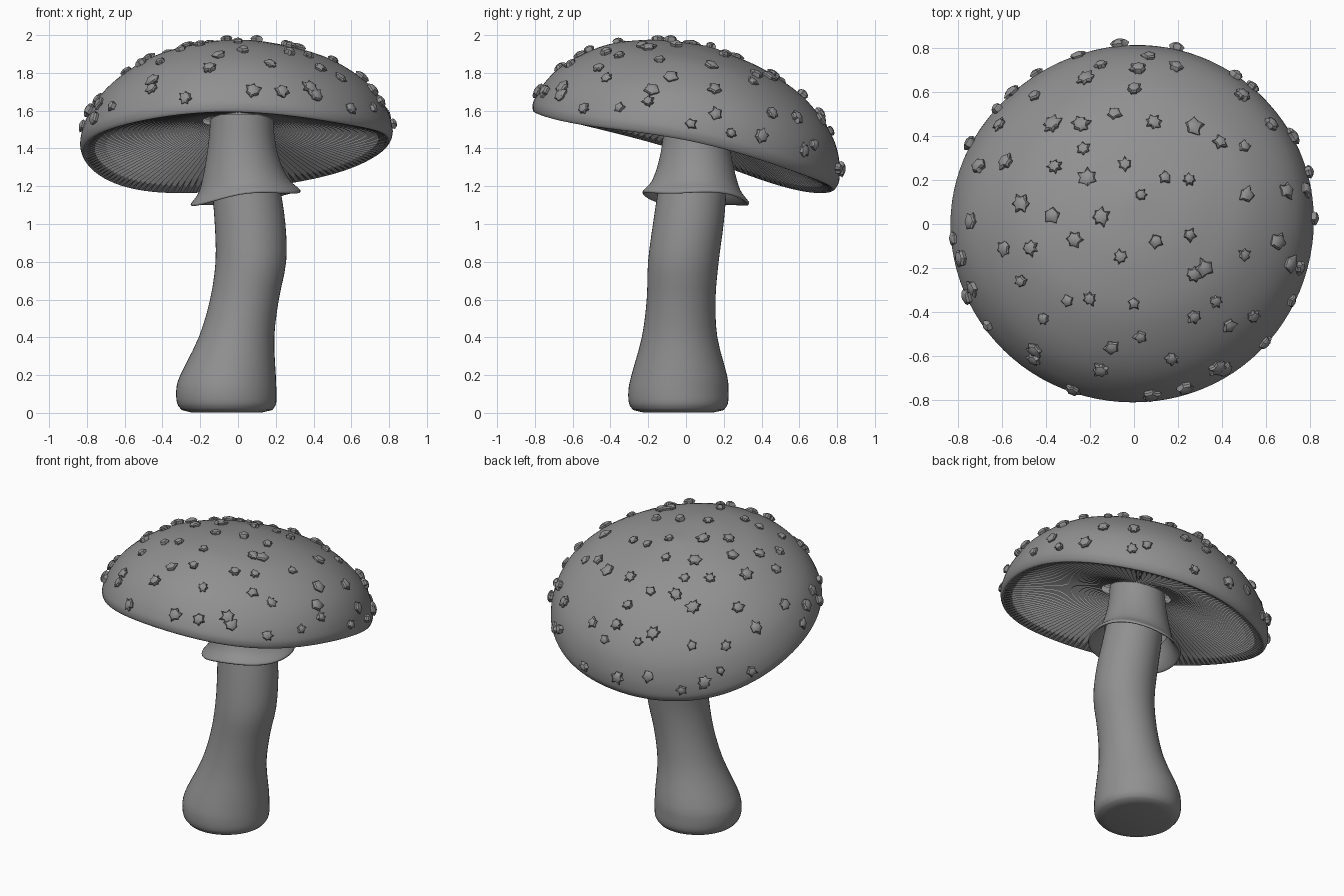
import bpy, bmesh, math, random
from math import sin, cos, pi, radians
from mathutils import Vector
from mathutils.bvhtree import BVHTree

if "Cube" in bpy.data.objects:
    bpy.data.objects.remove(bpy.data.objects["Cube"])

random.seed(7)
grey = bpy.data.materials.new("dark_grey")
grey.diffuse_color = (0.28, 0.28, 0.28, 1)
grey.use_nodes = True
grey.node_tree.nodes["Principled BSDF"].inputs["Base Color"].default_value = grey.diffuse_color


def smooth_path(pts, n):
    """Catmull-Rom interpolation through tuples, n steps per span."""
    v = [Vector(p) for p in pts]
    v = [2 * v[0] - v[1]] + v + [2 * v[-1] - v[-2]]
    out = []
    for i in range(1, len(v) - 2):
        a, b, c, d = v[i - 1:i + 3]
        for k in range(n):
            t = k / n
            out.append(0.5 * (2 * b + (c - a) * t + (2 * a - 5 * b + 4 * c - d) * t * t
                              + (3 * b - a - 3 * c + d) * t ** 3))
    return out + [v[-2]]


def add_loft(bm, rings, cap_start=False, cap_end=False):
    vs = [[bm.verts.new(p) for p in ring] for ring in rings]
    n = len(vs[0])
    for a, b in zip(vs, vs[1:]):
        for j in range(n):
            k = (j + 1) % n
            bm.faces.new((a[j], a[k], b[k], b[j]))
    if cap_start:
        bm.faces.new(vs[0][::-1])
    if cap_end:
        bm.faces.new(vs[-1])


def finish(bm, name, angle=None):
    bmesh.ops.recalc_face_normals(bm, faces=bm.faces)
    me = bpy.data.meshes.new(name)
    bm.to_mesh(me)
    bm.free()
    me.materials.append(grey)
    ob = bpy.data.objects.new(name, me)
    bpy.context.collection.objects.link(ob)
    if angle:
        bpy.ops.object.select_all(action='DESELECT')
        ob.select_set(True)
        bpy.context.view_layer.objects.active = ob
        bpy.ops.object.shade_smooth_by_angle(angle=radians(angle))
    return ob


def angles(n):
    return [2 * pi * j / n for j in range(n)]


# tilted frame with a wavy rim, shared by the cap and gills
ORIGIN = Vector((0, -0.022, 1.385))
NORMAL = Vector((0, 0.27, 0.963))
BACK = Vector((0, 0.963, -0.27))


def cap_point(r, a, v):
    wave = (0.03 + 0.033 * cos(a) + 0.015 * sin(a) + 0.013 * cos(2 * a)
            + 0.024 * sin(2 * a) + 0.008 * cos(4 * a))
    v += wave * (r / 0.82) ** 2
    return (ORIGIN + Vector((r * cos(a) * 0.99 - 0.01 * r, 0, 0))
            + BACK * (r * sin(a) + 0.012 * r * r) + NORMAL * v)


# cap dome with rolled rim
profile = smooth_path([(0.01, 0.575), (0.24, 0.543), (0.4, 0.495), (0.54, 0.43), (0.67, 0.33),
                       (0.76, 0.228), (0.813, 0.125), (0.835, 0.04), (0.832, 0.0),
                       (0.82, -0.02), (0.808, -0.018)], 4)
bm = bmesh.new()
add_loft(bm, [[cap_point(p[0], a, p[1]) for a in angles(96)] for p in profile], cap_start=True)
bmesh.ops.recalc_face_normals(bm, faces=bm.faces)
tree = BVHTree.FromBMesh(bm)
finish(bm, "cap", 60)

# pleated gills below the cap
under = smooth_path([(0.812, -0.02), (0.7, 0.015), (0.55, 0.06), (0.4, 0.105),
                     (0.25, 0.15), (0.12, 0.175)], 2)
GILLS = 140
bm = bmesh.new()
rings = []
for i, p in enumerate(under):
    depth = 0.028 * min(1, i / 2)
    rings.append([cap_point(p[0], a, p[1] + depth * (j % 2)) for j, a in enumerate(angles(2 * GILLS))])
add_loft(bm, rings)
finish(bm, "gills")

# curved stem with swollen foot: z, centre x, centre y, radius
stem = smooth_path([(0.015, -0.058, -0.04, 0.24), (0.05, -0.06, -0.04, 0.262),
                    (0.12, -0.062, -0.04, 0.265), (0.2, -0.053, -0.036, 0.253),
                    (0.4, -0.008, -0.034, 0.2), (0.6, 0.034, -0.026, 0.182),
                    (0.8, 0.068, -0.014, 0.187), (1.0, 0.064, 0.012, 0.187),
                    (1.2, 0.042, 0.035, 0.18), (1.4, 0.024, 0.05, 0.166), (1.62, 0.018, 0.055, 0.155)], 3)


def circle(z, cx, cy, r, n=48):
    return [(cx + r * cos(a), cy + r * sin(a), z) for a in angles(n)]


bm = bmesh.new()
add_loft(bm, [circle(0.003, -0.06, -0.04, 0.19)] + [circle(*p) for p in stem], True, True)
finish(bm, "stem", 60)

# flared skirt: height, radius, share of the hem's waviness
skirt = smooth_path([(1.58, 0.165, 0), (1.48, 0.172, 0), (1.38, 0.185, 0.1), (1.28, 0.208, 0.4),
                     (1.2, 0.236, 0.8), (1.155, 0.272, 1), (1.14, 0.282, 1), (1.132, 0.272, 1),
                     (1.17, 0.235, 0.9), (1.25, 0.19, 0.5)], 3)
bm = bmesh.new()
rings = []
for z, r, w in skirt:
    cx, cy = 0.02 + 0.02 * w, 0.052
    rings.append([(cx + r * (1 + 0.03 * w * cos(2 * a)) * cos(a), cy + r * sin(a),
                   z + w * (0.035 * cos(a) - 0.018 * sin(a) + 0.01 * sin(3 * a)))
                  for a in angles(64)])
add_loft(bm, rings)
finish(bm, "skirt", 70)

# jagged warts: positions seen from above
SPOTS = [(.07, .76), (.02, .7), (.19, .71), (-.15, .72), (-.22, .66), (0, .61), (-.45, .58), (.49, .58),
         (-.09, .5), (-.61, .45), (-.37, .45), (-.24, .45), (.09, .46), (.27, .44), (.39, .37), (.62, .45),
         (.5, .35), (-.23, .34), (-.58, .28), (-.7, .26), (-.36, .26), (-.21, .21), (-.04, .27), (.14, .21),
         (.25, .2), (.51, .13), (.69, .15), (.03, .13), (-.51, .09), (-.37, .04), (-.15, .03), (-.74, .01),
         (-.59, -.11), (-.47, -.11), (-.27, -.07), (.1, -.08), (.25, -.05), (.65, -.08), (-.06, -.15),
         (.5, -.14), (.27, -.23), (.32, -.2), (-.51, -.26), (-.3, -.35), (-.2, -.34), (0, -.36), (.37, -.35),
         (-.41, -.43), (.27, -.42), (.43, -.46), (.54, -.42), (.03, -.51), (-.1, -.56), (-.15, -.66),
         (.17, -.61), (.41, -.66), (.23, -.74), (-.45, -.57), (.71, -.18), (-.73, -.29), (.34, .77)]
# remaining warts around the steep rim, by compass angle
RIM = [15, 8, 27, 0, -18, -28, -43, -61, -84, -109, -124, -143, -155, -166, -174, 153, 140, 132,
       122, 108, 94, 76, 54, 48]


def add_wart(bm, pos, nrm):
    side = nrm.orthogonal().normalized()
    up = nrm.cross(side)
    size, high, turn = random.uniform(0.024, 0.038), random.uniform(0.016, 0.026), random.uniform(0, pi)
    n = 2 * random.choice((5, 6, 7))
    spikes = [random.uniform(1.0, 1.5) if j % 2 else random.uniform(0.72, 0.95) for j in range(n)]
    rings = []
    for h, s, jag in ((-0.01, 0.8, 0.3), (high * 0.55, 1, 1), (high, 0.8, 0.5), (high * 1.3, 0.3, 0)):
        rings.append([pos + nrm * h + (side * cos(a + turn) + up * sin(a + turn))
                      * size * s * (1 + jag * (k - 1)) for a, k in zip(angles(n), spikes)])
    add_loft(bm, rings, True, True)


bm = bmesh.new()
for x, y in SPOTS:
    pos, nrm, _, _ = tree.ray_cast(Vector((x, y, 3)), Vector((0, 0, -1)))
    if pos:
        add_wart(bm, pos, nrm)
for i, deg in enumerate(RIM):
    a = radians(deg)
    target = cap_point(0.8, a, (0.07, 0.15, 0.1)[i % 3])
    flat = Vector((cos(a), sin(a), 0))
    pos, nrm, _, _ = tree.ray_cast(target + flat, -flat)
    if pos:
        add_wart(bm, pos, nrm)
finish(bm, "warts", 35)
